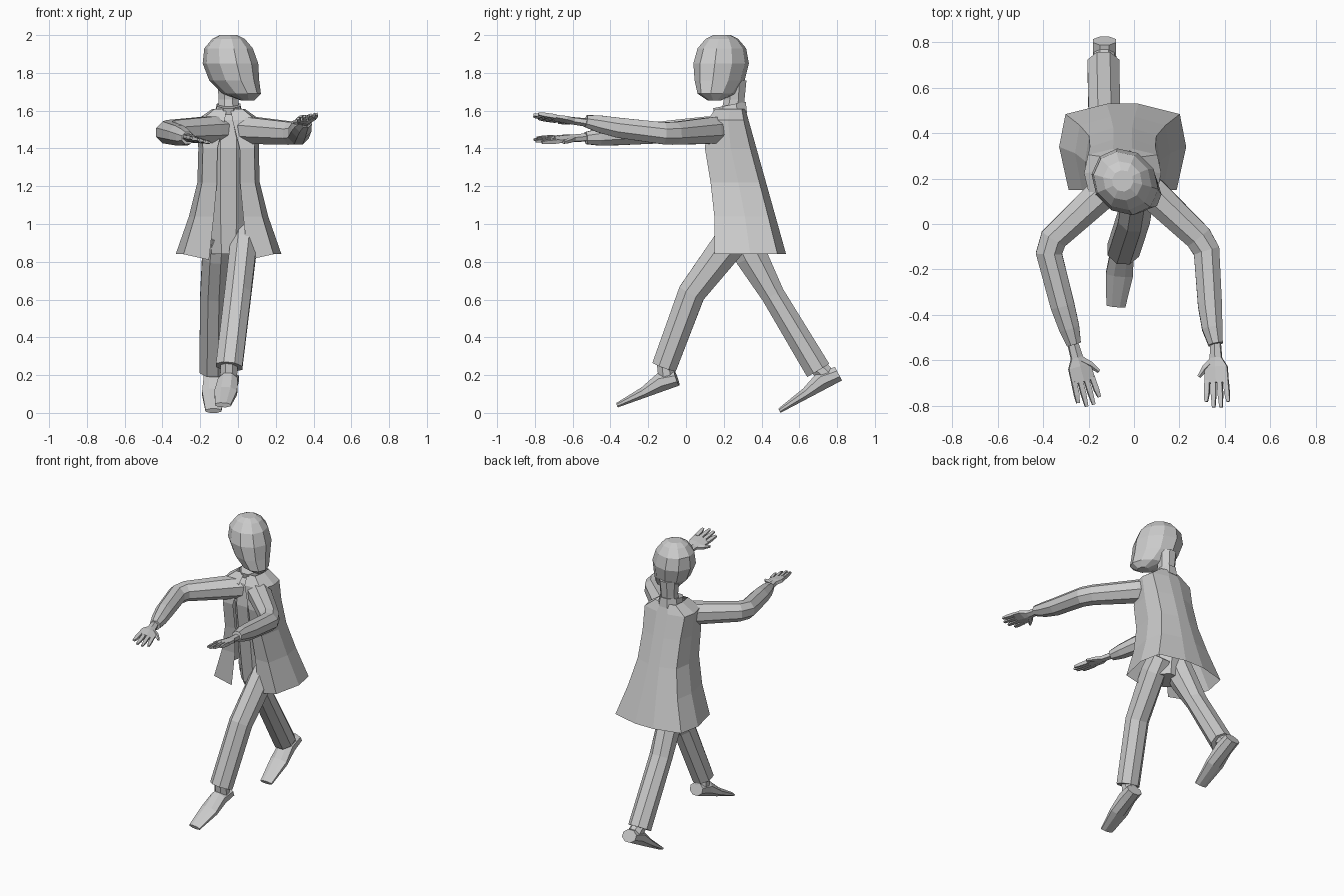
import bpy, bmesh, math
from mathutils import Vector

default_cube = bpy.data.objects.get("Cube")
if default_cube:
    bpy.data.objects.remove(default_cube)

colour = (0.6, 0.6, 0.6, 1)
grey = bpy.data.materials.new("plain grey")
grey.use_nodes = True
grey.diffuse_color = colour
grey.node_tree.nodes["Principled BSDF"].inputs["Base Color"].default_value = colour

sideways = Vector((1, 0, 0))
upright = Vector((0, 0, 1))
middle = -0.05  # the body stands a little to the right


def skin(name, rings, closed=True):
    """Join rings of points with flat quads; closed rings also get end caps."""
    mesh_builder = bmesh.new()
    rows = [[mesh_builder.verts.new(point) for point in ring] for ring in rings]
    count = len(rows[0])
    for lower, upper in zip(rows, rows[1:]):
        for i in range(count if closed else count - 1):
            j = (i + 1) % count
            mesh_builder.faces.new((lower[i], lower[j], upper[j], upper[i]))
    if closed:
        mesh_builder.faces.new(rows[0][::-1])
        mesh_builder.faces.new(rows[-1])
        bmesh.ops.recalc_face_normals(mesh_builder, faces=mesh_builder.faces)
    mesh = bpy.data.meshes.new(name)
    mesh_builder.to_mesh(mesh)
    mesh_builder.free()
    mesh.materials.append(grey)
    part = bpy.data.objects.new(name, mesh)
    bpy.context.collection.objects.link(part)


def loft(name, centres, widths, depths=None, sides=8, across=sideways, axis=None):
    """Faceted tube through the centres, sized by half widths and half depths."""
    centres = [Vector(centre) for centre in centres]
    depths = depths or widths
    last = len(centres) - 1
    growth = 1 / math.cos(math.pi / sides)
    angles = [(step + 0.5) * math.tau / sides for step in range(sides)]
    rings = []
    for i, centre in enumerate(centres):
        before = (centre - centres[max(i - 1, 0)]).normalized()
        after = (centres[min(i + 1, last)] - centre).normalized()
        tangent = axis or (before + after).normalized()
        wide = (across - tangent * across.dot(tangent)).normalized()
        deep = tangent.cross(wide)
        wide, deep = wide * widths[i] * growth, deep * depths[i] * growth
        rings.append([centre + wide * math.cos(a) + deep * math.sin(a) for a in angles])
    skin(name, rings)


# Head turned towards the left: height, shift towards the chin, half sizes
head_levels = [(1.655, 0.1, 0.035, 0.035), (1.69, 0.07, 0.08, 0.11),
               (1.76, 0.03, 0.11, 0.14), (1.85, 0.01, 0.13, 0.15),
               (1.93, 0, 0.115, 0.13), (1.98, 0, 0.08, 0.085), (2, 0, 0.045, 0.045)]
heights, shifts, head_widths, head_depths = zip(*head_levels)
head_centres = [(middle + shift, 0.19 - shift * 0.4, height)
                for height, shift in zip(heights, shifts)]
loft("head", head_centres, head_widths, head_depths, sides=10,
     across=Vector((1, 1, 0)).normalized(), axis=upright)


def trunk_part(name, levels, widths, depths, axis=upright):
    """Upright tube in the middle of the body; levels hold depth and height."""
    loft(name, [(middle, y, z) for y, z in levels], widths, depths, axis=axis)


trunk_part("neck", [(0.24, 1.56), (0.255, 1.66), (0.255, 1.76)],
           [0.058, 0.052, 0.06], [0.058, 0.055, 0.065])
trunk_part("collar", [(0.24, 1.57), (0.23, 1.63)], [0.075, 0.062], [0.085, 0.088],
           Vector((0, -0.2, 1)).normalized())
trunk_part("shirt", [(0.265, 0.84), (0.265, 1), (0.22, 1.4), (0.22, 1.55), (0.235, 1.6)],
           [0.09, 0.1, 0.1, 0.1, 0.06], [0.08, 0.1, 0.105, 0.09, 0.07])


def coat_row(height, width, front):
    """One level of the coat, from its right opening round to the left one."""
    hem = height < 1
    back = 0.53 - 0.28 * (height - 0.84)
    opening = 0.37 if height < 1.5 else 0.12
    outline = [(opening, 0), (0.85, 0), (1, 0.5), (0.9, 0.88), (0.25, 1)]
    half = []
    for out, depth in outline:
        drop = 0.03 if hem and out == opening else 0
        half.append((out * width, front + depth * (back - front), height - drop))
    left = [(middle + x, y, z) for x, y, z in half]
    right = [(middle - x, y, z) for x, y, z in half]
    return left + right[::-1]


# Coat flaring to the hem and open at the front
coat_levels = [(0.84, 0.28, 0.15), (1.04, 0.21, 0.15), (1.22, 0.165, 0.13),
               (1.4, 0.16, 0.1), (1.55, 0.17, 0.115), (1.61, 0.085, 0.155)]
skin("coat", [coat_row(*level) for level in coat_levels], closed=False)

# Sleeves from shoulder to cuff, bent at the elbow
sleeve_radii = [0.07, 0.07, 0.06, 0.058, 0.053, 0.045, 0.032]
loft("right_sleeve", [(-0.07, 0.2, 1.5), (-0.14, 0.135, 1.5), (-0.355, -0.065, 1.49),
                      (-0.375, -0.13, 1.485), (-0.315, -0.36, 1.47),
                      (-0.285, -0.46, 1.46), (-0.265, -0.53, 1.455)], sleeve_radii)
loft("left_sleeve", [(-0.01, 0.21, 1.5), (0.08, 0.135, 1.495), (0.285, -0.06, 1.48),
                     (0.32, -0.12, 1.48), (0.335, -0.36, 1.51),
                     (0.345, -0.46, 1.53), (0.36, -0.53, 1.545)], sleeve_radii)


def hand(side, wrist, ahead, thumbward):
    """Flat palm, four fingers and a thumb."""
    wrist, ahead, thumbward = Vector(wrist), Vector(ahead), Vector(thumbward)
    ahead.normalize()
    thumbward.normalize()

    def place(forward, aside=0):
        return wrist + ahead * forward + thumbward * aside

    def hand_part(name, places, widths, depths, sides):
        loft(f"{side}_{name}", [place(*spot) for spot in places],
             widths, depths, sides, across=thumbward)

    hand_part("palm", [(-0.03,), (0.04,), (0.08,), (0.15,)],
              [0.022, 0.026, 0.05, 0.054], [0.02, 0.018, 0.017, 0.012], sides=6)
    for number, finger in enumerate(["index", "middle", "ring", "little"]):
        aside = 0.042 - number * 0.028
        reach = 0.26 if finger in ("middle", "ring") else 0.235
        hand_part(finger + "_finger", [(0.14, aside), (0.2, aside * 1.1), (reach, aside * 1.2)],
                  [0.011, 0.011, 0.007], [0.011, 0.01, 0.006], sides=4)
    hand_part("thumb", [(0.05, 0.01), (0.085, 0.05), (0.125, 0.08)],
              [0.016, 0.013, 0.007], [0.014, 0.012, 0.007], sides=5)


hand("right", wrist=(-0.263, -0.55, 1.457), ahead=(0.28, -1, -0.06), thumbward=(1, 0.28, -0.25))
hand("left", wrist=(0.36, -0.55, 1.54), ahead=(0.03, -1, 0.13), thumbward=(-1, 0, -0.25))

# Trousers in mid stride, bent slightly at the knee
thigh_widths = [0.065, 0.07, 0.07, 0.07]
loft("left_trouser", [(0.03, 0.29, 0.97), (0.03, 0.225, 0.89), (0, 0.03, 0.635),
                      (-0.047, -0.115, 0.245)], thigh_widths, [0.08, 0.088, 0.072, 0.066])
loft("right_trouser", [(-0.11, 0.29, 0.95), (-0.12, 0.345, 0.83), (-0.13, 0.46, 0.625),
                       (-0.135, 0.7, 0.225)], thigh_widths, [0.09, 0.085, 0.062, 0.068])


def foot(side, heel, toe, shin):
    """Tapered shoe on a straight sole, with an ankle rising along the shin."""
    heel, toe, shin = Vector(heel), Vector(toe), Vector(shin)
    rise = sideways.cross(heel - toe).normalized()
    heights = [0.08, 0.1, 0.058, 0.025]
    along = [0, 0.25, 0.55, 1]
    centres = [heel.lerp(toe, part) + rise * height / 2
               for part, height in zip(along, heights)]
    loft(side + "_shoe", centres, [0.05, 0.052, 0.06, 0.042],
         [height / 2 for height in heights], axis=(toe - heel).normalized())
    ankle = heel.lerp(toe, 0.15) + rise * 0.05
    loft(side + "_ankle", [ankle, shin], [0.045, 0.045])


foot("left", heel=(-0.045, -0.035, 0.145), toe=(-0.08, -0.358, 0.03), shin=(-0.047, -0.11, 0.27))
foot("right", heel=(-0.13, 0.826, 0.172), toe=(-0.13, 0.5, 0), shin=(-0.133, 0.69, 0.25))
